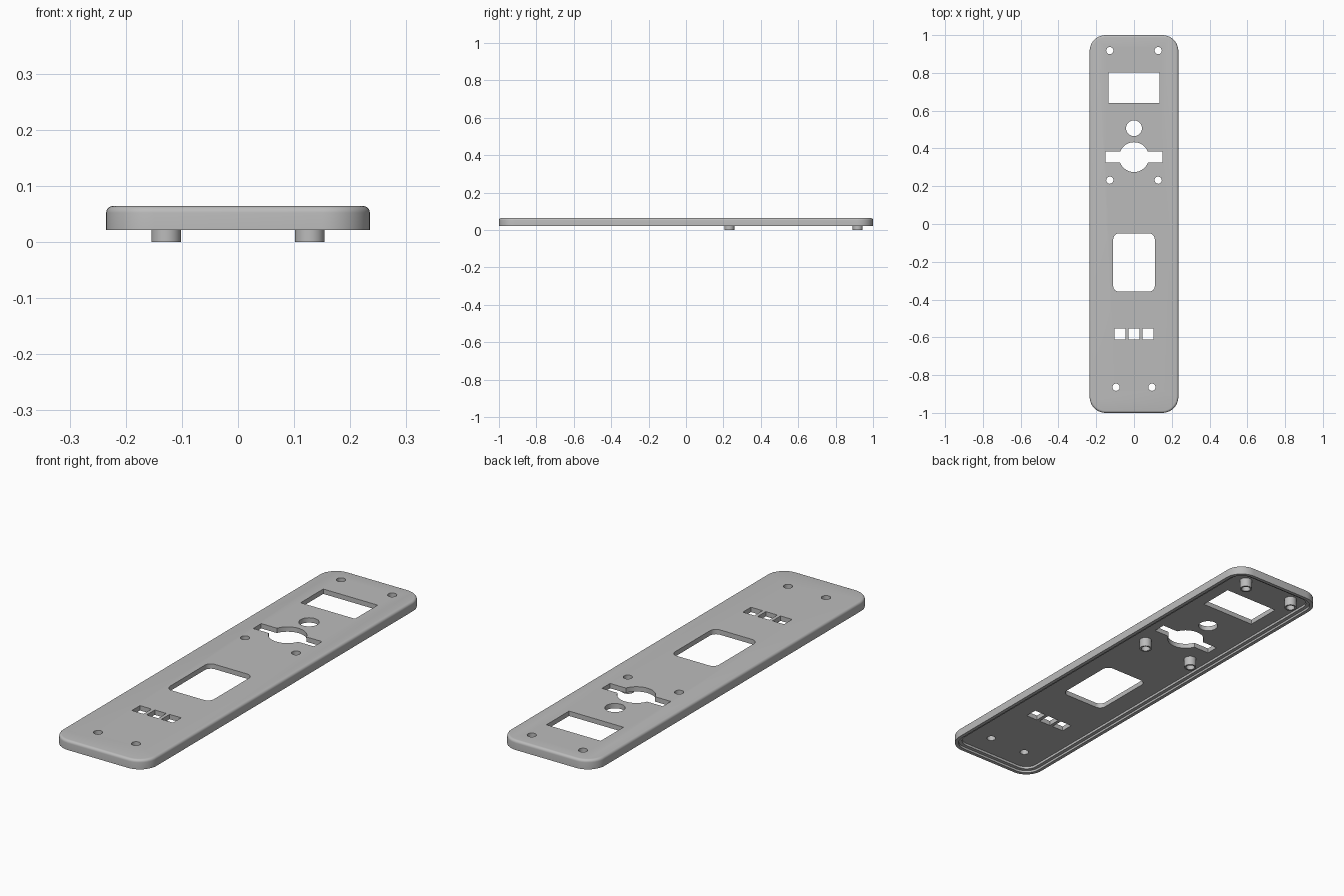
import bpy, bmesh, math

cube = bpy.data.objects.get("Cube")
if cube:
    bpy.data.objects.remove(cube, do_unlink=True)

grey = bpy.data.materials.new("plain grey")
grey.use_nodes = True
colour = (0.5, 0.5, 0.5, 1)
grey.diffuse_color = colour
grey.node_tree.nodes["Principled BSDF"].inputs["Base Color"].default_value = colour

BASE, FLOOR, TOP = 0.021, 0.042, 0.064
HALF_W, HALF_L, CORNER = 0.235, 1.0, 0.085


def arc(cx, cy, r, start, end, steps):
    angles = [math.radians(start + (end - start) * i / steps) for i in range(steps + 1)]
    return [(cx + r * math.cos(a), cy + r * math.sin(a)) for a in angles]


def circle(cx, cy, r, steps=32):
    return arc(cx, cy, r, 0, 360, steps)[:-1]


def rounded(cx, cy, hw, hl, r, steps=10):
    points = []
    for i, (sx, sy) in enumerate([(1, 1), (-1, 1), (-1, -1), (1, -1)]):
        points += arc(cx + sx * (hw - r), cy + sy * (hl - r), r, 90 * i, 90 * i + 90, steps)
    return points


def rectangle(cx, cy, hw, hl):
    return [(cx + hw, cy + hl), (cx - hw, cy + hl), (cx - hw, cy - hl), (cx + hw, cy - hl)]


def loft(bm, sections, closed=False):
    """Join (outline, z) sections into a capped or ring-shaped solid."""
    rings = [[bm.verts.new((x, y, z)) for x, y in pts] for pts, z in sections]
    pairs = list(zip(rings, rings[1:]))
    if closed:
        pairs.append((rings[-1], rings[0]))
    for a, b in pairs:
        n = len(a)
        for i in range(n):
            j = (i + 1) % n
            bm.faces.new((a[i], a[j], b[j], b[i]))
    if not closed:
        bm.faces.new(rings[0][::-1])
        bm.faces.new(rings[-1])


def make_object(name, bm):
    bmesh.ops.recalc_face_normals(bm, faces=bm.faces)
    mesh = bpy.data.meshes.new(name)
    bm.to_mesh(mesh)
    bm.free()
    mesh.materials.append(grey)
    obj = bpy.data.objects.new(name, mesh)
    bpy.context.collection.objects.link(obj)
    return obj


def smooth(obj):
    bpy.ops.object.select_all(action="DESELECT")
    obj.select_set(True)
    bpy.context.view_layer.objects.active = obj
    bpy.ops.object.shade_smooth_by_angle(angle=math.radians(35))


# Cover plate: stepped recess underneath, rounded upper edge
def outline(inset):
    return rounded(0, 0, HALF_W - inset, HALF_L - inset, CORNER - inset)


STEP, FILLET = 0.031, 0.012
sections = [(outline(0.032), FLOOR), (outline(0.032), STEP),
            (outline(0.016), STEP), (outline(0.016), BASE), (outline(0), BASE)]
for i in range(6):
    a = math.radians(18 * i)
    sections.append((outline(FILLET * (1 - math.cos(a))), TOP - FILLET + FILLET * math.sin(a)))
bm = bmesh.new()
loft(bm, sections)
plate = make_object("cover_plate", bm)

# Keyhole: round opening with a slot on each side
KEY_Y, KEY_R, SLOT = 0.354, 0.079, 0.029
tilt = math.degrees(math.asin(SLOT / KEY_R))
keyhole = arc(0, KEY_Y, KEY_R, tilt, 180 - tilt, 20)
keyhole += [(-0.152, KEY_Y + SLOT), (-0.152, KEY_Y - SLOT)]
keyhole += arc(0, KEY_Y, KEY_R, 180 + tilt, 360 - tilt, 20)
keyhole += [(0.152, KEY_Y - SLOT), (0.152, KEY_Y + SLOT)]

# All openings through the plate
boss_spots = [(sx * 0.128, y) for sx in (-1, 1) for y in (0.918, 0.232)]
openings = [
    rectangle(0, 0.722, 0.136, 0.081),
    circle(0, 0.507, 0.042),
    keyhole,
    rounded(0, -0.204, 0.11, 0.154, 0.03),
]
openings += [rectangle(i * 0.074, -0.582, 0.029, 0.029) for i in (-1, 0, 1)]
openings += [circle(x, y, 0.019) for x, y in boss_spots]
openings += [circle(sx * 0.095, -0.864, 0.019) for sx in (-1, 1)]
bm = bmesh.new()
for pts in openings:
    loft(bm, [(pts, 0), (pts, 0.1)])
cutter = make_object("opening_cutter", bm)
cutter.hide_render = True

cut = plate.modifiers.new("openings", "BOOLEAN")
cut.operation = "DIFFERENCE"
cut.solver = "EXACT"
cut.object = cutter
bpy.context.view_layer.objects.active = plate
bpy.ops.object.modifier_apply(modifier=cut.name)
bpy.data.objects.remove(cutter, do_unlink=True)
smooth(plate)

# Hollow screw bosses below the plate
for i, (x, y) in enumerate(boss_spots):
    outer, inner = circle(x, y, 0.0265), circle(x, y, 0.019)
    bm = bmesh.new()
    loft(bm, [(outer, 0), (outer, FLOOR), (inner, FLOOR), (inner, 0)], closed=True)
    smooth(make_object(f"screw_boss_{i + 1}", bm))
